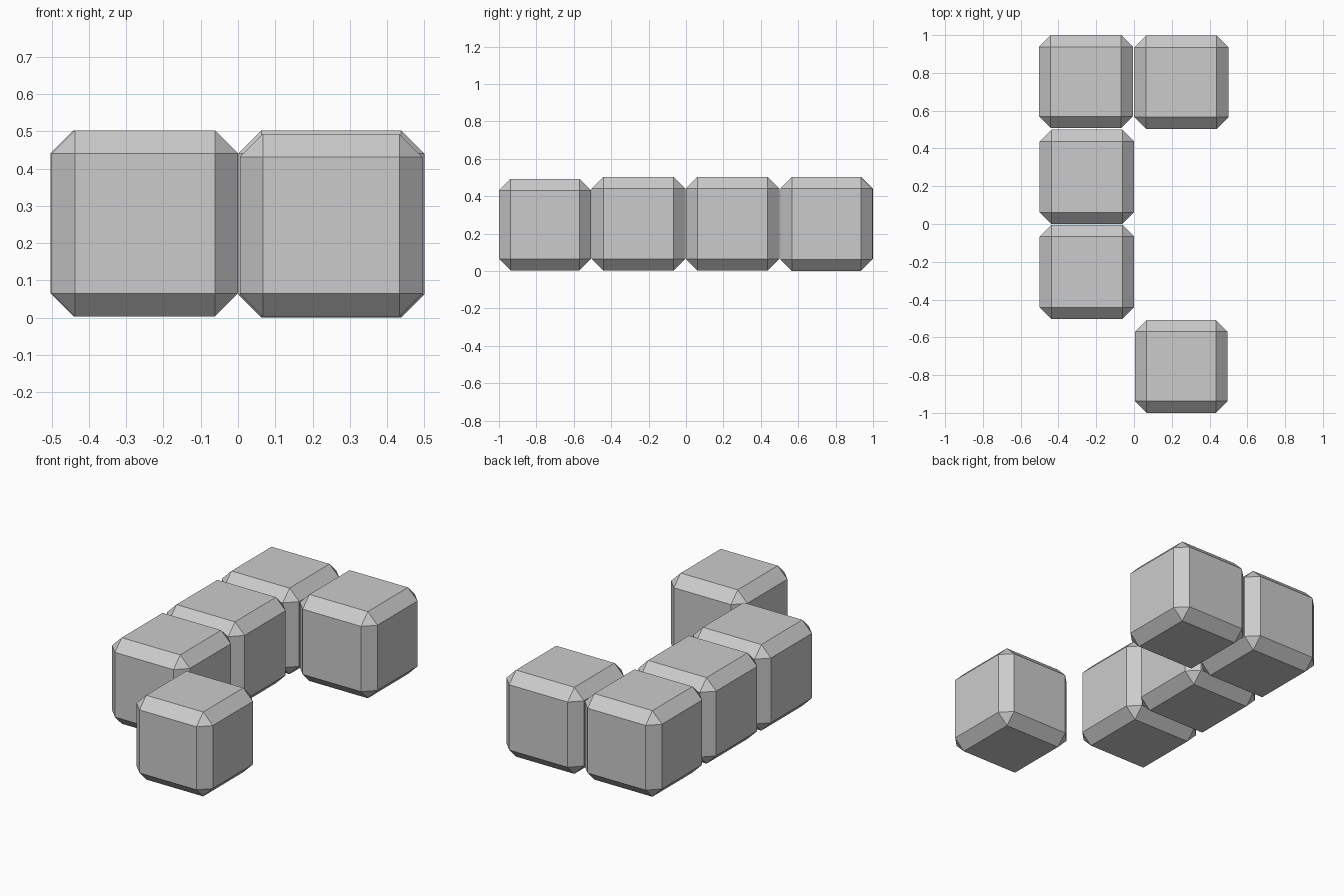
import bpy
import bmesh
from mathutils import Vector

if "Cube" in bpy.data.objects:
    bpy.data.objects.remove(bpy.data.objects["Cube"])

BEVEL = 0.062


def chamfered_block(name, low, high):
    """Box between two corners, every edge cut by one flat chamfer."""
    low, high = Vector(low), Vector(high)
    centre, size = (low + high) / 2, high - low
    bm = bmesh.new()
    bmesh.ops.create_cube(bm, size=1)
    bmesh.ops.scale(bm, vec=size, verts=bm.verts)
    bmesh.ops.bevel(bm, geom=bm.edges[:], offset=BEVEL, offset_type='OFFSET',
                    segments=1, affect='EDGES', clamp_overlap=True)
    mesh = bpy.data.meshes.new(name)
    bm.to_mesh(mesh)
    bm.free()
    obj = bpy.data.objects.new(name, mesh)
    obj.location = centre
    bpy.context.collection.objects.link(obj)
    return obj


# Row of three blocks along the left side
chamfered_block("block_left_back", (-0.503, 0.508, 0.003), (-0.006, 1.0, 0.503))
chamfered_block("block_left_middle", (-0.5, -0.001, 0.003), (0.0, 0.499, 0.503))
chamfered_block("block_left_front", (-0.5, -0.504, 0.003), (0.0, -0.004, 0.503))

# Two blocks at the ends of the right side
chamfered_block("block_right_back", (0.001, 0.504, 0.0), (0.5, 0.997, 0.503))
chamfered_block("block_right_front", (0.005, -1.0, 0.003), (0.495, -0.508, 0.493))
